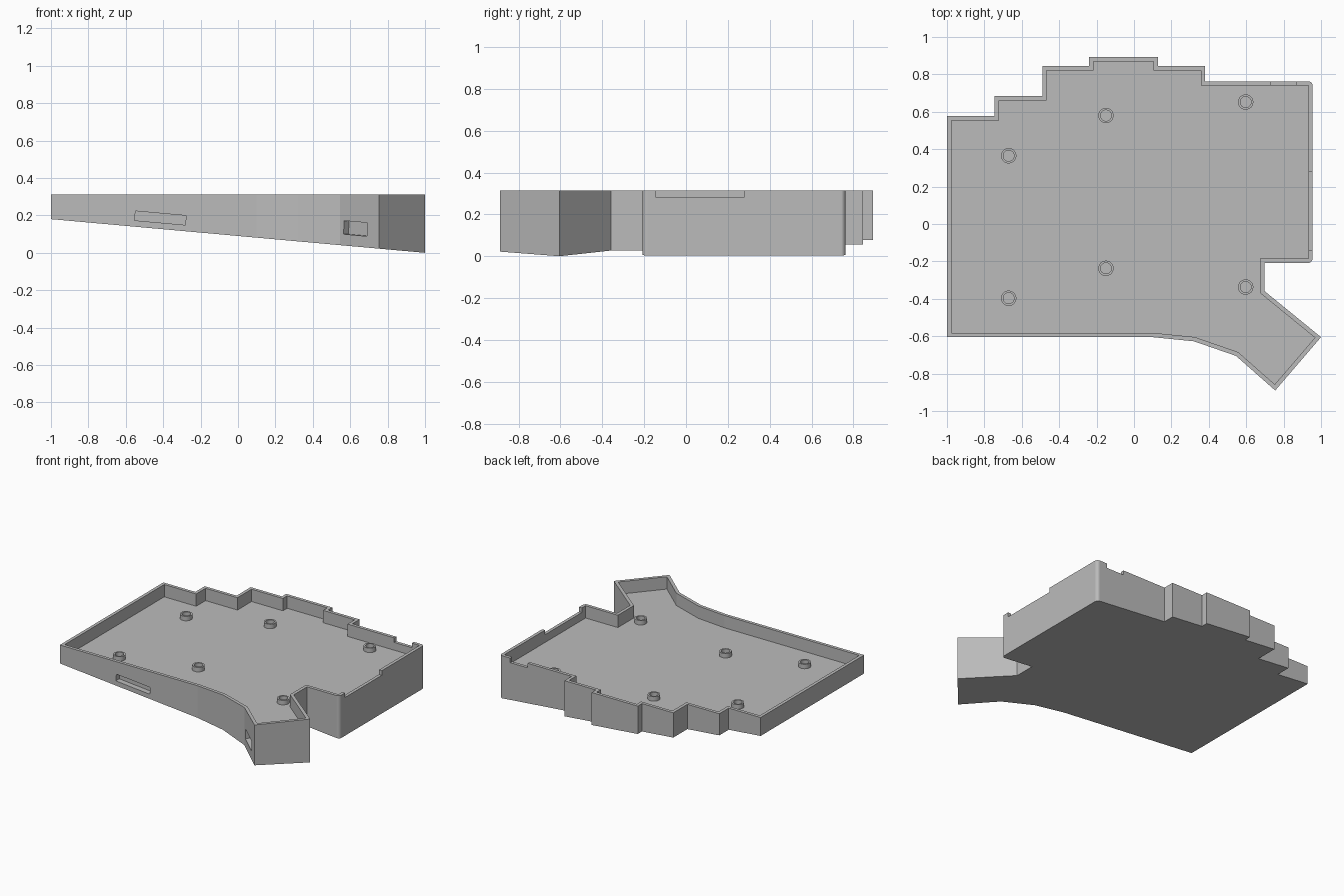
import bpy, bmesh, math
from mathutils import Matrix, Vector

TOP, FLOOR, WALL, SLOPE = 0.313, 0.224, 0.023, 0.09

cube = bpy.data.objects.get("Cube")
if cube:
    bpy.data.objects.remove(cube, do_unlink=True)

grey = bpy.data.materials.new("light grey plastic")
grey.use_nodes = True
grey.diffuse_color = (0.5, 0.5, 0.5, 1)
grey.node_tree.nodes["Principled BSDF"].inputs["Base Color"].default_value = (0.5, 0.5, 0.5, 1)


def add_object(name, bm):
    bmesh.ops.recalc_face_normals(bm, faces=bm.faces)
    mesh = bpy.data.meshes.new(name)
    bm.to_mesh(mesh)
    bm.free()
    mesh.materials.append(grey)
    obj = bpy.data.objects.new(name, mesh)
    bpy.context.collection.objects.link(obj)
    return obj


def prism(name, points, bottom, top):
    """Upright prism whose underside follows the function bottom(x)."""
    bm = bmesh.new()
    low = [bm.verts.new((x, y, bottom(x))) for x, y in points]
    high = [bm.verts.new((x, y, top)) for x, y in points]
    bm.faces.new(low)
    bm.faces.new(high)
    n = len(points)
    for i in range(n):
        j = (i + 1) % n
        bm.faces.new((low[i], low[j], high[j], high[i]))
    return add_object(name, bm)


def inset(points, d):
    """Move each side of a clockwise outline inwards by d."""
    result = []
    for i, p in enumerate(points):
        p = Vector(p)
        a = (p - Vector(points[i - 1])).normalized()
        b = (Vector(points[(i + 1) % len(points)]) - p).normalized()
        na, nb = Vector((a.y, -a.x)), Vector((b.y, -b.x))
        result.append(p + (na + nb) * d / (1 + na.dot(nb)))
    return result


def rounded(points, corners, r, steps=6):
    """Replace the given right-angled corners by arcs."""
    result = []
    for i, p in enumerate(points):
        if i not in corners:
            result.append(p)
            continue
        p = Vector(p)
        u = (Vector(points[i - 1]) - p).normalized() * r
        v = (Vector(points[i + 1]) - p).normalized() * r
        for k in range(steps + 1):
            t = math.pi / 2 * k / steps
            result.append(p + u * (1 - math.sin(t)) + v * (1 - math.cos(t)))
    return result


def box(name, centre, size, turn=0.0, tilt=0.0):
    bm = bmesh.new()
    place = (Matrix.Translation(centre) @ Matrix.Rotation(turn, 4, 'Z')
             @ Matrix.Rotation(tilt, 4, 'Y') @ Matrix.Diagonal((*size, 1)))
    bmesh.ops.create_cube(bm, size=1, matrix=place)
    return add_object(name, bm)


def cut(target, cutter):
    cutter.hide_render = True
    mod = target.modifiers.new("cut", 'BOOLEAN')
    mod.operation, mod.solver, mod.object = 'DIFFERENCE', 'EXACT', cutter
    bpy.context.view_layer.objects.active = target
    bpy.ops.object.modifier_apply(modifier=mod.name)
    bpy.data.objects.remove(cutter, do_unlink=True)


# Outline, clockwise: stepped back, square right side, angled thumb wing, curved front
outline = [(-1, -0.605), (-1, 0.577), (-0.745, 0.577), (-0.745, 0.684),
           (-0.49, 0.684), (-0.49, 0.845), (-0.24, 0.845), (-0.24, 0.893),
           (0.128, 0.893), (0.128, 0.845), (0.38, 0.845), (0.38, 0.763),
           (0.955, 0.763), (0.955, -0.208), (0.697, -0.208), (0.697, -0.358),
           (1, -0.605), (0.755, -0.89), (0.545, -0.705), (0.32, -0.627),
           (0.1, -0.605)]

# Wedge-shaped tray with a level floor
tray = prism("case_tray", rounded(outline, (12, 13), 0.024),
             lambda x: SLOPE * (1 - x), TOP)
cut(tray, prism("cavity", inset(outline, WALL), lambda x: FLOOR, TOP + 0.1))

# Shallow notches in the rim, on the back and the left side
cut(tray, box("back_notch", (0.80, 0.76, 0.38), (0.14, 0.1, 0.2)))
cut(tray, box("side_notch", (0.955, 0.067, 0.38), (0.1, 0.42, 0.2)))

# Pockets in the front wall and the angled wing wall
cut(tray, box("front_pocket", (-0.415, -0.605, 0.186), (0.272, 0.08, 0.05),
              tilt=SLOPE))
wing = math.atan2(-0.185, 0.21)
cut(tray, box("wing_pocket", (0.628, -0.778, 0.13), (0.166, 0.08, 0.072),
              turn=wing, tilt=0.068))


# Hollow screw bosses on the floor
def boss(name, x, y, sides=32):
    bm = bmesh.new()
    profile = [(0.041, FLOOR), (0.041, FLOOR + 0.032),
               (0.029, FLOOR + 0.032), (0.029, FLOOR)]
    rings = [[bm.verts.new((x + r * math.cos(math.tau * k / sides),
                            y + r * math.sin(math.tau * k / sides), z))
              for k in range(sides)] for r, z in profile]
    for a, b in zip(rings, rings[1:]):
        for k in range(sides):
            j = (k + 1) % sides
            bm.faces.new((a[k], a[j], b[j], b[k]))
    obj = add_object(name, bm)
    bpy.ops.object.select_all(action='DESELECT')
    obj.select_set(True)
    bpy.context.view_layer.objects.active = obj
    bpy.ops.object.shade_smooth_by_angle(angle=math.radians(30))


spots = [(-0.67, 0.365), (-0.15, 0.58), (0.597, 0.652),
         (-0.67, -0.397), (-0.15, -0.237), (0.597, -0.337)]
for i, (x, y) in enumerate(spots):
    boss(f"screw_boss_{i + 1}", x, y)
